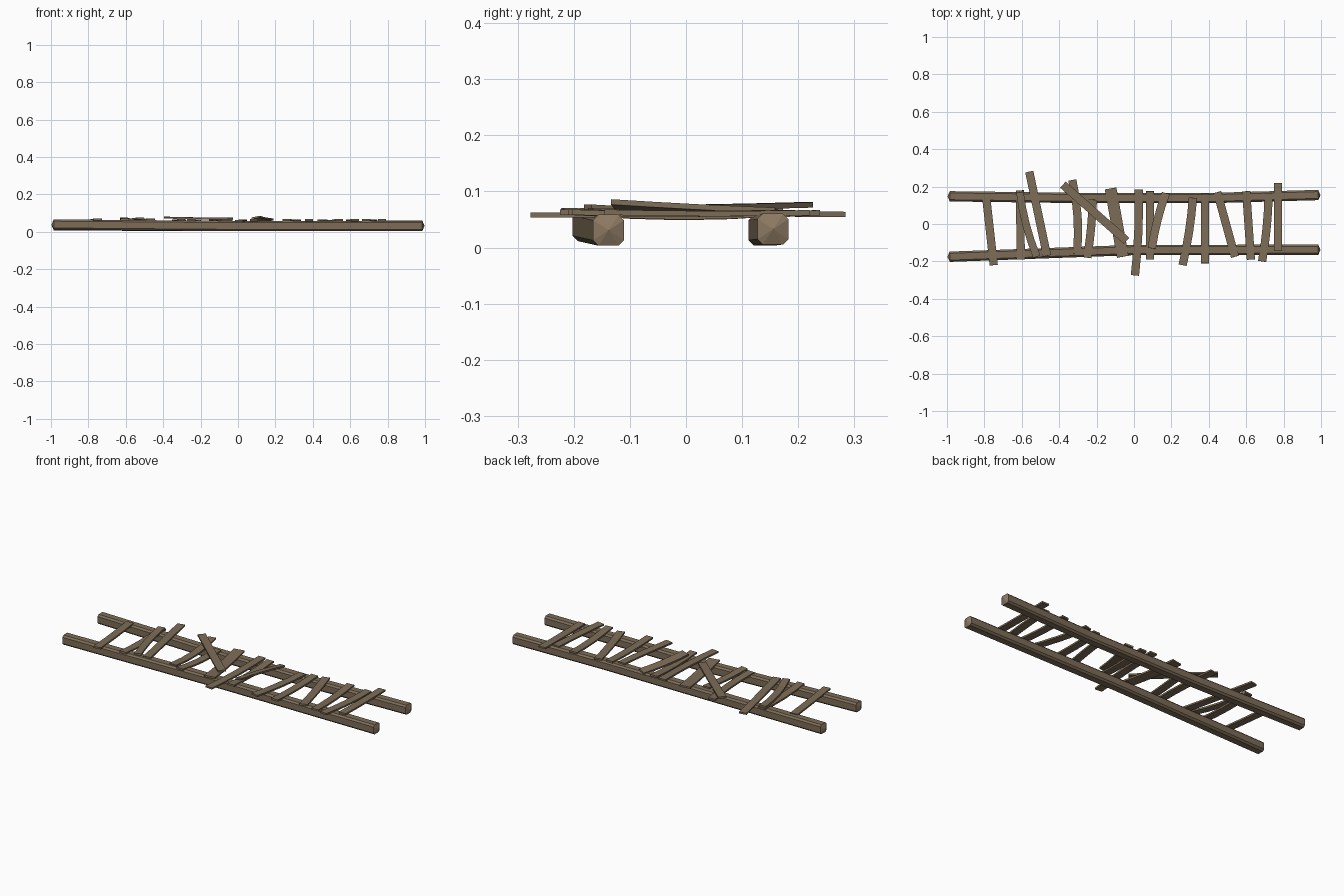
import bpy
import bmesh
from mathutils import Vector

if "Cube" in bpy.data.objects:
    bpy.data.objects.remove(bpy.data.objects["Cube"])


def material(name, color):
    m = bpy.data.materials.new(name)
    m.diffuse_color = (*color, 1)
    m.use_nodes = True
    m.node_tree.nodes["Principled BSDF"].inputs["Base Color"].default_value = m.diffuse_color
    return m


WOOD = material("weathered brown wood", (0.205, 0.152, 0.096))
END = material("cut end wood", (0.26, 0.19, 0.122))


def sweep(name, path, profile, tip=0.0, roll=0.0):
    """Sweep a (side, up) profile along a path; tip makes a low pyramid end."""
    pts = [Vector(p) for p in path]
    bm = bmesh.new()
    rings = []
    for i, p in enumerate(pts):
        d = (pts[min(i + 1, len(pts) - 1)] - pts[max(i - 1, 0)]).normalized()
        side = d.cross(Vector((0, 0, 1))).normalized()
        up = side.cross(d)
        rings.append([bm.verts.new(p + side * a + up * (b + a * roll)) for a, b in profile])
    n = len(profile)
    for r, s in zip(rings, rings[1:]):
        for k in range(n):
            bm.faces.new((r[k], r[(k + 1) % n], s[(k + 1) % n], s[k]))
    for ring, p, q in ((rings[0], pts[0], pts[1]), (rings[-1], pts[-1], pts[-2])):
        if tip:
            apex = bm.verts.new(p + (p - q).normalized() * tip)
            for k in range(n):
                bm.faces.new((ring[k], ring[(k + 1) % n], apex)).material_index = 1
        else:
            bm.faces.new(ring)
    bmesh.ops.recalc_face_normals(bm, faces=bm.faces)
    me = bpy.data.meshes.new(name)
    bm.to_mesh(me)
    bm.free()
    me.materials.append(WOOD)
    me.materials.append(END)
    ob = bpy.data.objects.new(name, me)
    bpy.context.collection.objects.link(ob)
    return ob


def rect(w, t):
    return [(w / 2, -t / 2), (w / 2, t / 2), (-w / 2, t / 2), (-w / 2, -t / 2)]


# Rails: chamfered square beams with slight kinks and blunt pointed ends
h, c = 0.0275, 0.018
BEAM = [(h, -c), (h, c), (c, h), (-c, h), (-h, c), (-h, -c), (-c, -h), (c, -h)]
sweep("front_rail", [(-0.985, -0.175, 0.039), (0, -0.139, 0.031),
                     (0.985, -0.138, 0.031)], BEAM, 0.012)
sweep("back_rail", [(-0.985, 0.148, 0.036), (-0.28, 0.139, 0.031), (0.42, 0.139, 0.031),
                    (0.985, 0.155, 0.033)], BEAM, 0.012)


def plank(name, x0, y0, x1, y1, bend=0.0, width=0.044, far=0.062, near=0.063, sag=0.006, roll=0.0):
    """Thin board from far end to near end, bowed sideways and sagging."""
    path = []
    for k in range(5):
        t = k / 4
        bow = 4 * t * (1 - t)
        path.append((x0 + (x1 - x0) * t + bend * bow, y0 + (y1 - y0) * t,
                     far + (near - far) * t - sag * bow))
    sweep(name, path, rect(width, 0.0096), roll=roll)


# Loose planks laid across the rails, left to right
plank("plank_1", -0.79, 0.14, -0.75, -0.22, near=0.066, sag=0.002)
plank("plank_2", -0.61, 0.18, -0.605, -0.19, near=0.066, sag=0.009)
plank("plank_3", -0.61, 0.17, -0.52, -0.175, bend=-0.012, width=0.04, far=0.071, near=0.072)
plank("plank_4", -0.56, 0.28, -0.465, -0.17, near=0.066, far=0.059, sag=0.001)
plank("plank_5", -0.33, 0.235, -0.305, -0.16, bend=0.016)
plank("plank_6", -0.22, 0.13, -0.25, -0.18, bend=0.005, sag=0.008)
plank("leaning_plank", -0.38, 0.21, -0.04, -0.09, far=0.076, near=0.071, sag=0.001)
plank("wide_plank", -0.125, 0.19, -0.06, -0.175, width=0.063)
plank("plank_9", 0.025, 0.185, 0.005, -0.275, bend=0.008, near=0.058, sag=0.001)
plank("plank_10", 0.085, 0.175, 0.085, -0.19, sag=0.009)
plank("tilted_plank", 0.17, 0.165, 0.095, -0.13, bend=-0.008, near=0.077, sag=0.001, roll=-0.2)
plank("plank_12", 0.315, 0.14, 0.26, -0.22, bend=0.007, sag=0.002)
plank("plank_13", 0.38, 0.16, 0.38, -0.21)
plank("plank_14", 0.445, 0.17, 0.54, -0.175)
plank("plank_15", 0.60, 0.175, 0.625, -0.19, sag=0.008)
plank("plank_16", 0.72, 0.165, 0.685, -0.20, bend=0.007, sag=0.003)
plank("plank_17", 0.77, 0.22, 0.77, -0.145, sag=0.002)
